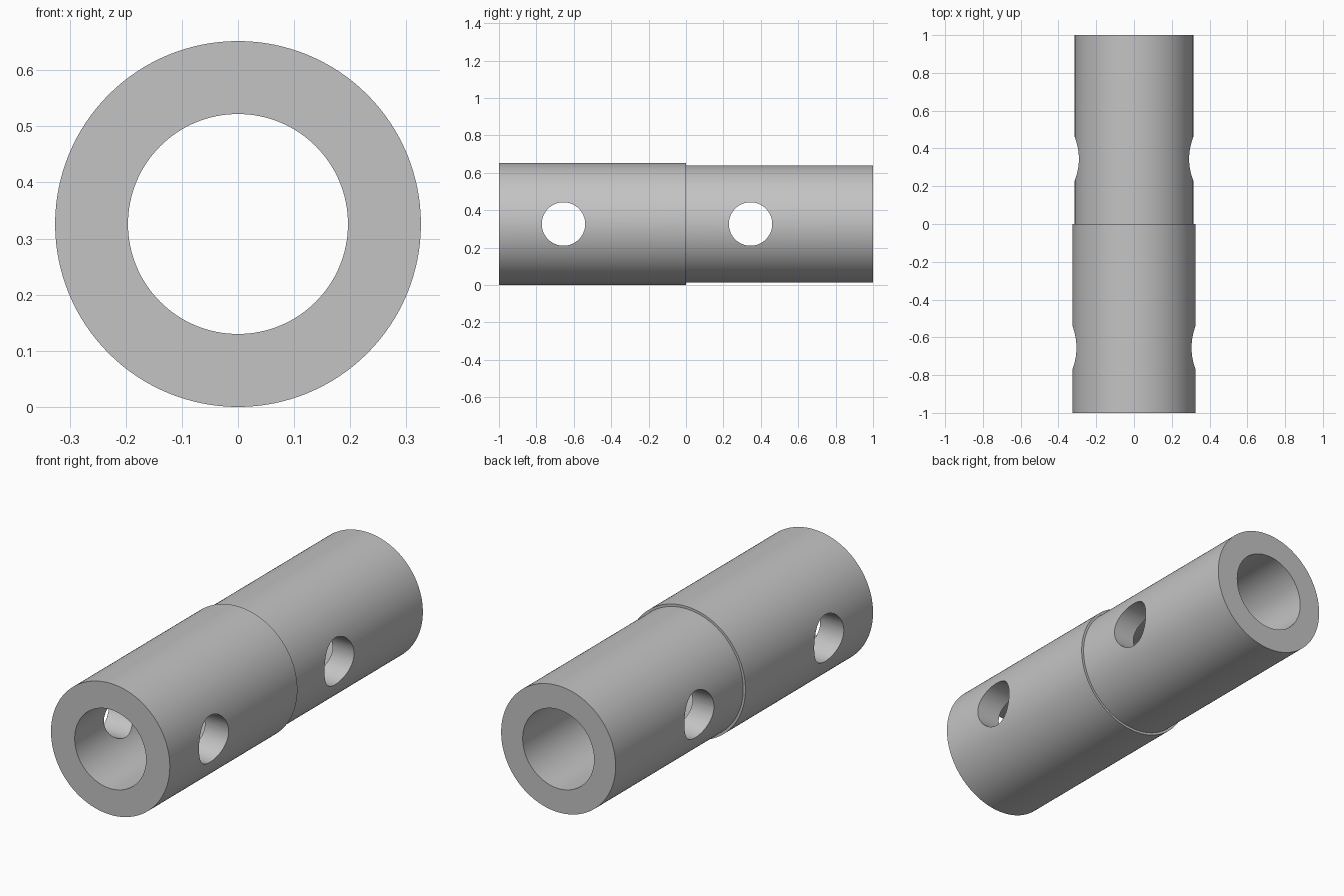
import bpy, bmesh, math
from mathutils import Matrix, Vector

cube = bpy.data.objects.get("Cube")
if cube:
    bpy.data.objects.remove(cube, do_unlink=True)

FRONT_R, REAR_R, BORE_R, HOLE_R = 0.326, 0.314, 0.196, 0.116
SEGMENTS = 128

grey = bpy.data.materials.new("plain grey")
grey.use_nodes = True
colour = (0.55, 0.55, 0.55, 1)
grey.diffuse_color = colour
grey.node_tree.nodes["Principled BSDF"].inputs["Base Color"].default_value = colour


def finish(name, bm):
    bmesh.ops.recalc_face_normals(bm, faces=bm.faces)
    mesh = bpy.data.meshes.new(name)
    bm.to_mesh(mesh)
    bm.free()
    mesh.materials.append(grey)
    obj = bpy.data.objects.new(name, mesh)
    bpy.context.collection.objects.link(obj)
    return obj


# Stepped sleeve: closed wall section (radius, y) turned around the long axis
section = [(BORE_R, -1), (FRONT_R, -1), (FRONT_R, 0), (REAR_R, 0), (REAR_R, 1), (BORE_R, 1)]
bm = bmesh.new()
verts = [bm.verts.new((r, y, 0)) for r, y in section]
edges = [bm.edges.new((a, b)) for a, b in zip(verts, verts[1:] + verts[:1])]
bmesh.ops.spin(bm, geom=verts + edges, cent=(0, 0, 0), axis=(0, 1, 0),
               angle=math.tau, steps=SEGMENTS, use_merge=True)
bmesh.ops.remove_doubles(bm, verts=bm.verts, dist=1e-5)
bmesh.ops.translate(bm, verts=bm.verts, vec=Vector((0, 0, FRONT_R)))
sleeve = finish("stepped_sleeve", bm)

# Cross holes drilled through both walls
for label, y in (("front", -0.655), ("rear", 0.345)):
    bm = bmesh.new()
    bmesh.ops.create_cone(bm, cap_ends=True, segments=64, radius1=HOLE_R, radius2=HOLE_R, depth=1,
                          matrix=Matrix.Translation((0, y, FRONT_R)) @ Matrix.Rotation(math.pi / 2, 4, 'Y'))
    drill = finish(label + "_hole_cutter", bm)
    drill.hide_render = True
    drill.hide_set(True)
    cut = sleeve.modifiers.new(label + " hole", 'BOOLEAN')
    cut.operation = 'DIFFERENCE'
    cut.solver = 'EXACT'
    cut.object = drill

# Apply the cuts, then smooth the curved walls and keep rims sharp
bpy.ops.object.select_all(action='DESELECT')
sleeve.select_set(True)
bpy.context.view_layer.objects.active = sleeve
for mod in list(sleeve.modifiers):
    bpy.ops.object.modifier_apply(modifier=mod.name)
bpy.ops.object.shade_smooth_by_angle(angle=math.radians(30))
